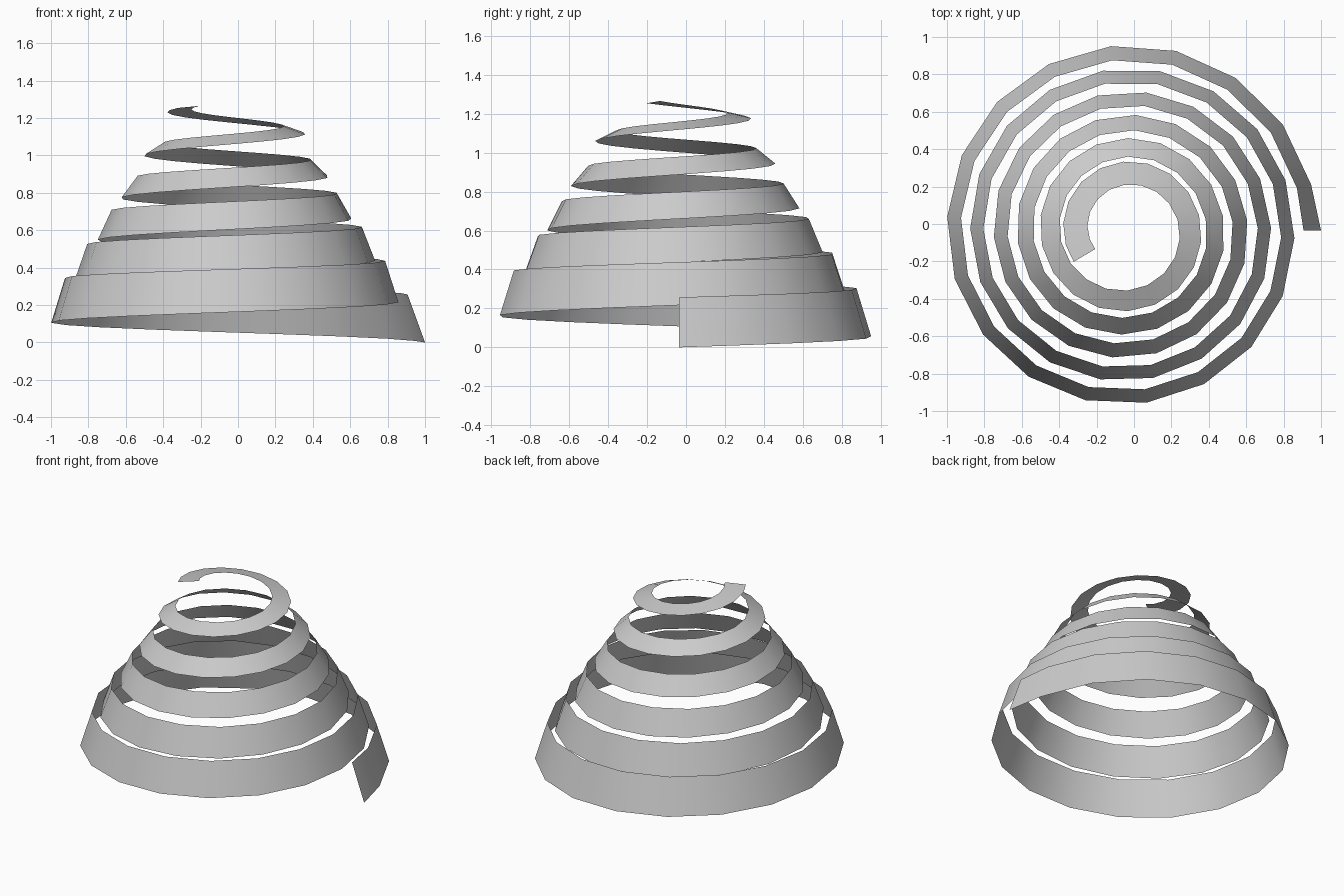
import bpy, math

if "Cube" in bpy.data.objects:
    bpy.data.objects.remove(bpy.data.objects["Cube"])

CX, CY = -0.04, -0.035      # spiral axis
TURNS = 5.585
STEP = math.radians(20.2)


def ribbon_edges(a):
    """Lower outer and upper inner points of the ribbon at angle a."""
    t = a / (2 * math.pi)
    r = 1.022 - 0.1243 * t + (0.018 if t == 0 else 0)
    width = 0.07 + 0.0038 * (t - 1.5) ** 2 + (0.015 if t == 0 else 0)
    low = 0.215 * t + 0.0017 * t * t
    high = 0.257 + 0.1805 * t
    c, s = math.cos(a), math.sin(a)
    return [(CX + r * c, CY + r * s, low),
            (CX + (r - width) * c, CY + (r - width) * s, high)]


# Angles: short first segment, then even steps up to the end
end = TURNS * 2 * math.pi
angles = [0.0]
a = math.radians(14)
while a < end - STEP * 0.3:
    angles.append(a)
    a += STEP
angles.append(end)

# Tapering spiral ribbon, upright at the base and nearly flat at the top
verts = [p for a in angles for p in ribbon_edges(a)]
faces = [(2 * i, 2 * i + 2, 2 * i + 3, 2 * i + 1) for i in range(len(angles) - 1)]
mesh = bpy.data.meshes.new("spiral_ribbon")
mesh.from_pydata(verts, [], faces)
mesh.update()
for p in mesh.polygons:
    p.use_smooth = True
ribbon = bpy.data.objects.new("spiral_ribbon", mesh)
bpy.context.collection.objects.link(ribbon)
